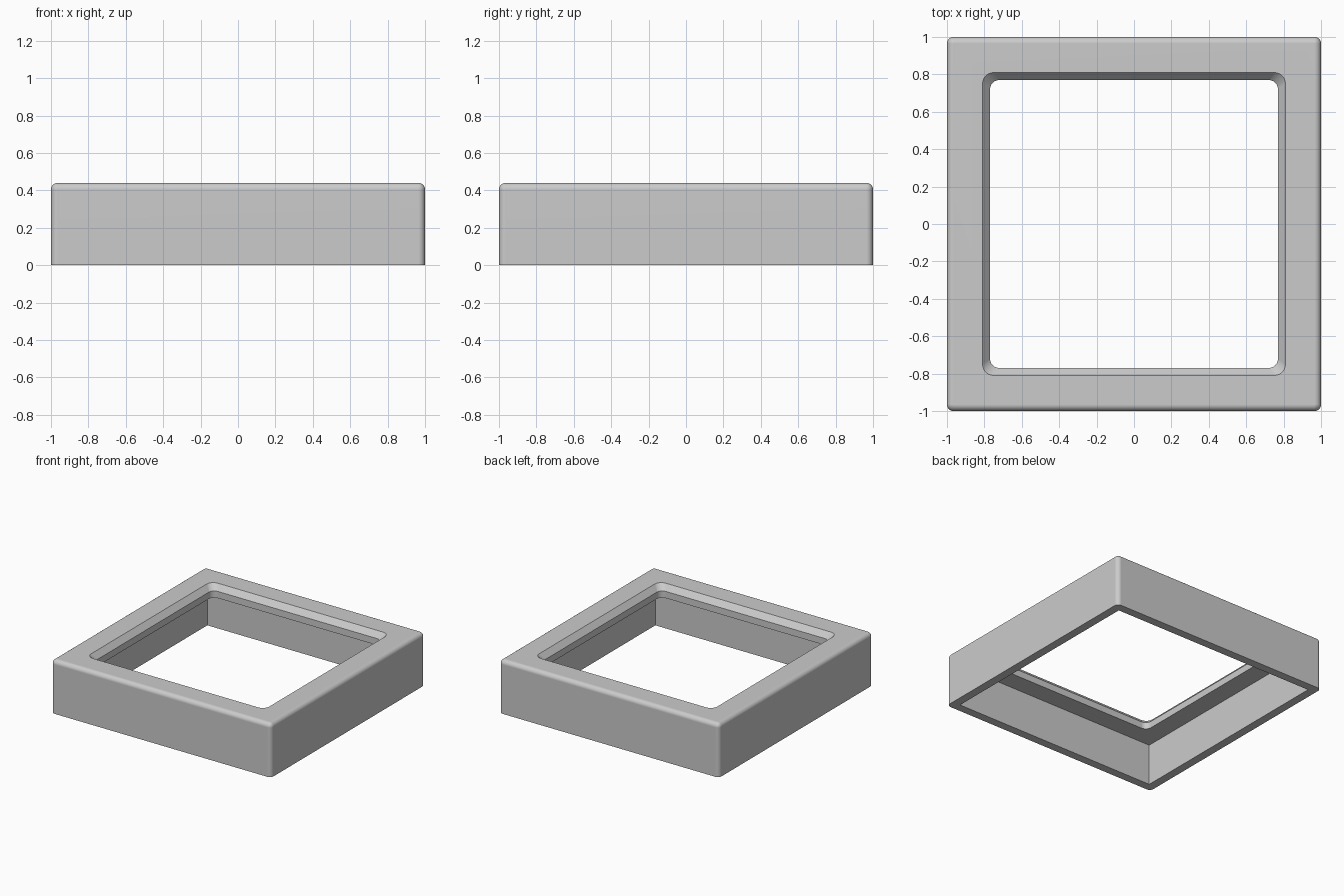
import bpy
import bmesh
import math

if "Cube" in bpy.data.objects:
    bpy.data.objects.remove(bpy.data.objects["Cube"], do_unlink=True)

HEIGHT = 0.44
EDGE = 0.035      # rounding of the outer edges
STEPS = 6         # segments per rounded corner


def rounded_square(bm, half, radius, z):
    """Ring of vertices around a square with rounded corners."""
    ring = []
    for corner in range(4):
        middle = math.pi / 4 + corner * math.pi / 2
        cx = math.copysign(half - radius, math.cos(middle))
        cy = math.copysign(half - radius, math.sin(middle))
        for i in range(STEPS + 1):
            a = corner * math.pi / 2 + i / STEPS * math.pi / 2
            ring.append(bm.verts.new((cx + radius * math.cos(a),
                                      cy + radius * math.sin(a), z)))
    return ring


# Cross-section as (half width, corner radius, height), outside to inside
section = [(1, EDGE, 0)]
for i in range(STEPS + 1):
    a = i / STEPS * math.pi / 2
    r = EDGE * math.cos(a)
    section.append((1 - EDGE + r, r, HEIGHT - EDGE + EDGE * math.sin(a)))
section += [
    (0.81, 0.06, HEIGHT),   # top of the bevelled opening
    (0.77, 0.05, 0.395),    # foot of the bevel
    (0.77, 0.05, 0.34),     # underside of the lip
    (0.93, 0, 0.34),        # inner wall, top
    (0.93, 0, 0),           # inner wall, bottom
]

# Frame: join the rings into a closed band
bm = bmesh.new()
rings = [rounded_square(bm, *s) for s in section]
for k, ring in enumerate(rings):
    following = rings[(k + 1) % len(rings)]
    for i in range(len(ring)):
        j = (i + 1) % len(ring)
        bm.faces.new((ring[i], ring[j], following[j], following[i]))
bmesh.ops.remove_doubles(bm, verts=bm.verts[:], dist=0.0001)
bmesh.ops.recalc_face_normals(bm, faces=bm.faces[:])

mesh = bpy.data.meshes.new("square_frame")
bm.to_mesh(mesh)
bm.free()
frame = bpy.data.objects.new("square_frame", mesh)
bpy.context.collection.objects.link(frame)

# Grey material
grey = bpy.data.materials.new("plain_grey")
grey.use_nodes = True
colour = (0.6, 0.6, 0.6, 1)
grey.diffuse_color = colour
grey.node_tree.nodes["Principled BSDF"].inputs["Base Color"].default_value = colour
mesh.materials.append(grey)

# Smooth rounded edges, crisp bevel and lip
bpy.ops.object.select_all(action="DESELECT")
frame.select_set(True)
bpy.context.view_layer.objects.active = frame
bpy.ops.object.shade_smooth_by_angle(angle=math.radians(30))
weighted = frame.modifiers.new("even_shading", "WEIGHTED_NORMAL")
weighted.keep_sharp = True
